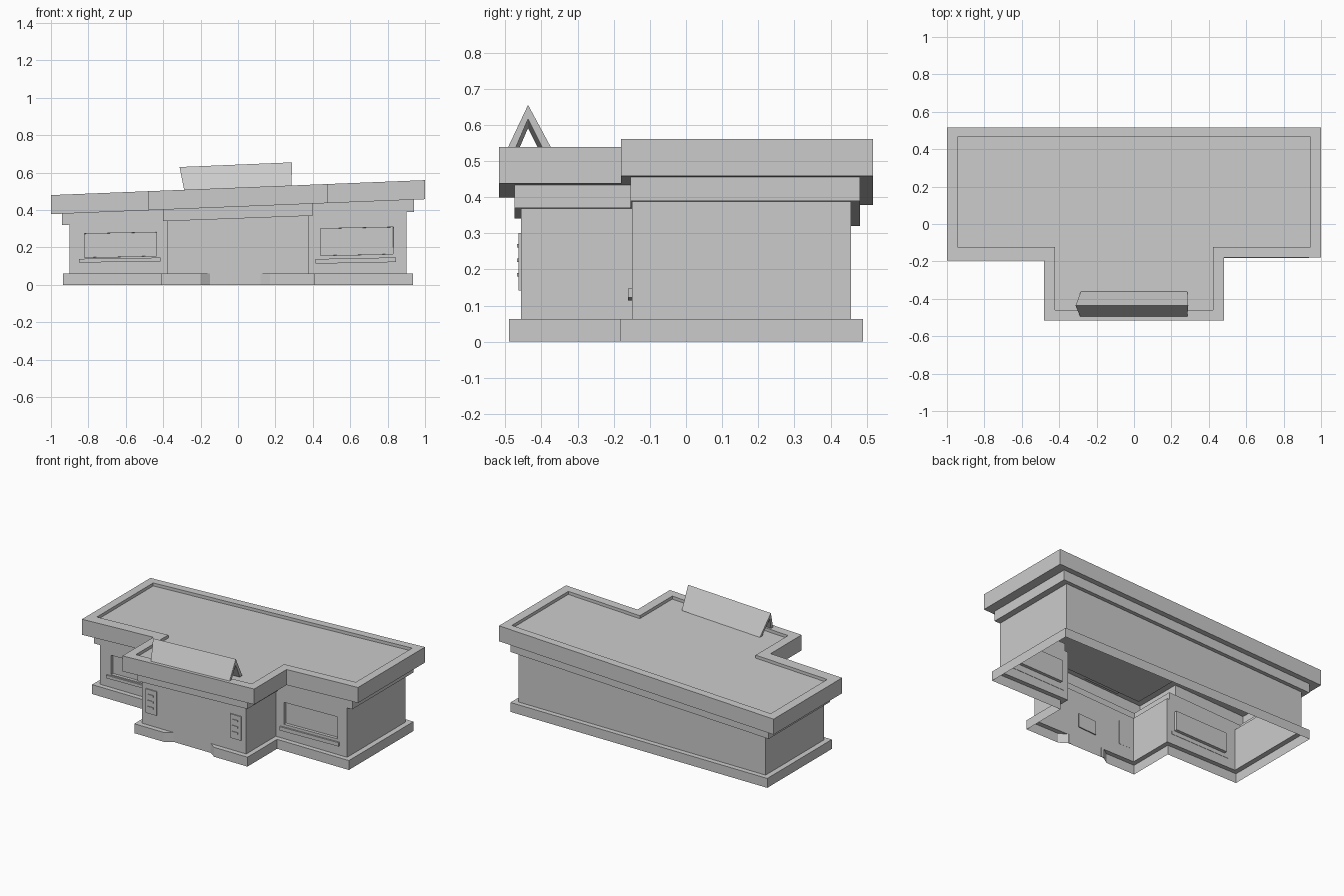
import bpy
import bmesh

if "Cube" in bpy.data.objects:
    bpy.data.objects.remove(bpy.data.objects["Cube"])

grey = bpy.data.materials.new("plain grey")
grey.use_nodes = True
grey.diffuse_color = (0.6, 0.6, 0.6, 1)
grey.node_tree.nodes["Principled BSDF"].inputs["Base Color"].default_value = (0.6, 0.6, 0.6, 1)


def finish(bm, name):
    mesh = bpy.data.meshes.new(name)
    bm.to_mesh(mesh)
    bm.free()
    mesh.materials.append(grey)
    obj = bpy.data.objects.new(name, mesh)
    bpy.context.collection.objects.link(obj)
    return obj


def t_outline(wing, back, front, porch, porch_front, left_shift=0.0):
    """T-shaped plan, counter-clockwise from the porch's front corner."""
    return [(porch, porch_front), (porch, front), (wing, front), (wing, back),
            (-wing, back), (-wing, front - left_shift),
            (-porch, front - left_shift), (-porch, porch_front)]


def loft(name, levels, closed=True, cap=False):
    """Join rings of (outline, height, slope along x) from bottom to top."""
    bm = bmesh.new()
    rings = [[bm.verts.new((x, y, z + slope * x)) for x, y in line]
             for line, z, slope in levels]
    n = len(rings[0])
    for low, high in zip(rings, rings[1:]):
        for i in range(n if closed else n - 1):
            j = (i + 1) % n
            bm.faces.new((low[i], low[j], high[j], high[i]))
    if cap:
        bm.faces.new(rings[-1])
    bmesh.ops.remove_doubles(bm, verts=bm.verts, dist=0.0001)
    return finish(bm, name)


def box(name, x0, x1, y0, y1, z0, z1, shear=0.0):
    bm = bmesh.new()
    bmesh.ops.create_cube(bm, size=1)
    for v in bm.verts:
        x = x0 if v.co.x < 0 else x1
        v.co = (x, y0 if v.co.y < 0 else y1, (z0 if v.co.z < 0 else z1) + shear * x)
    return finish(bm, name)


SLOPE = 0.04
wall_top = lambda x: 0.37 + SLOPE * x
wall_line = t_outline(0.9, 0.457, -0.15, 0.38, -0.457)


def wall(name, p, q, openings=(), steps=()):
    """Sheet wall from p to q; openings are (x start, x end, z low, z high, shear)."""
    bm = bmesh.new()

    def panel(xa, xb, low, high):
        def at(x):
            t = (x - p[0]) / (q[0] - p[0])
            return p[1] + t * (q[1] - p[1])
        return bm.faces.new([bm.verts.new((x, at(x), f(x)))
                             for x, f in ((xa, low), (xb, low), (xb, high), (xa, high))])

    ground = lambda x: 0.06
    if p[0] == q[0]:
        bm.faces.new([bm.verts.new((p[0], y, z)) for y, z in
                      ((p[1], 0.06), (q[1], 0.06), (q[1], wall_top(p[0])), (p[1], wall_top(p[0])))])
    else:
        x = p[0]
        for xa, xb, z0, z1, shear in openings:
            low = lambda v, z=z0, s=shear: z + (s * v if z else 0)
            high = lambda v, z=z1, s=shear: z + s * v
            panel(x, xa, ground, wall_top)
            if z0:
                panel(xa, xb, ground, low)
            pane = panel(xa, xb, low, high)
            panel(xa, xb, high, wall_top)
            for thickness, depth in steps:
                bmesh.ops.inset_individual(bm, faces=[pane], thickness=thickness, depth=depth)
            x = xb
        panel(x, q[0], ground, wall_top)
    bmesh.ops.remove_doubles(bm, verts=bm.verts, dist=0.0001)
    return finish(bm, name)


# Plinth, open at the entrance with slanted ends
outer = [(0.12, -0.457), (0.17, -0.49)]
outer += t_outline(0.935, 0.49, -0.182, 0.412, -0.49)
outer += [(-0.2, -0.49), (-0.15, -0.457)]
inner = [(0.12, -0.457), (0.17, -0.457)] + wall_line + [(-0.2, -0.457), (-0.15, -0.457)]
loft("plinth", [(outer, 0, 0), (outer, 0.062, 0), (inner, 0.062, 0)], closed=False)

# Walls with framed, recessed windows and a door
framed = [(0.0005, 0.005), (0.014, 0), (0.0005, -0.02)]
slim = [(0.0005, -0.006)]
w = wall_line
wall("right_porch_wall", w[0], w[1])
wall("right_front_wall", w[1], w[2], [(0.43, 0.84, 0.138, 0.302, 0.02)], framed)
wall("right_side_wall", w[2], w[3])
wall("back_wall", w[3], w[4], [(0.83, 0.43, 0.13, 0.295, 0.02), (0.235, -0.245, 0.105, 0.3, 0.02),
                               (-0.435, -0.825, 0.13, 0.29, 0.02)], slim)
wall("left_side_wall", w[4], w[5])
wall("left_front_wall", w[5], w[6], [(-0.83, -0.425, 0.153, 0.3, 0.02)], framed)
wall("left_porch_wall", w[6], w[7])
wall("entrance_wall", w[7], w[0], [(-0.13, 0.1, 0, 0.28, 0.08)], [(0.0005, -0.012)])
box("door_window", -0.08, 0.05, -0.449, -0.443, 0.13, 0.22, 0.05)

# Entrance jambs between the door and the plinth ends
for x0, x1, side in ((-0.15, -0.13, "left"), (0.1, 0.12, "right")):
    box(side + "_door_foot", x0, x1, -0.457, -0.452, 0, 0.062)

# Window sills
box("left_sill", -0.85, -0.415, -0.16, -0.148, 0.132, 0.152, 0.015)
box("right_sill", 0.415, 0.845, -0.16, -0.148, 0.105, 0.13, 0.02)

# Notice boards with slats either side of the entrance
for x0, side in ((-0.35, "left"), (0.265, "right")):
    box(side + "_notice_board", x0, x0 + 0.08, -0.464, -0.456, 0.142, 0.3)
    for i in range(3):
        z = 0.18 + 0.04 * i
        box(f"{side}_notice_slat_{i + 1}", x0 + 0.015, x0 + 0.06, -0.468, -0.463, z, z + 0.01)

# Cornice band under the roof
band = t_outline(0.94, 0.482, -0.153, 0.4, -0.474)
loft("cornice_band", [(wall_line, 0.355, 0.037), (band, 0.355, 0.037), (band, 0.42, SLOPE)])

# Sloping roof with a fascia and a sunken top
eave = t_outline(1.0, 0.517, -0.18, 0.48, -0.517, 0.015)
rim = t_outline(0.943, 0.465, -0.122, 0.422, -0.46)
loft("roof", [(band, 0.418, SLOPE), (eave, 0.418, SLOPE), (eave, 0.52, SLOPE),
              (rim, 0.52, SLOPE), (rim, 0.5, SLOPE)], cap=True)

# Folded sign board standing on the roof
bm = bmesh.new()
profile = [(-0.497, 0.0), (-0.437, 0.127), (-0.362, -0.012),
           (-0.387, -0.012), (-0.437, 0.088), (-0.475, 0.0)]
ends = [[bm.verts.new((x - lean * z, y, base + z)) for y, z in profile]
        for x, base, lean in ((-0.287, 0.503, 0.2), (0.285, 0.528, -0.04))]
for i in range(6):
    j = (i + 1) % 6
    bm.faces.new((ends[0][i], ends[0][j], ends[1][j], ends[1][i]))
for end in ends:
    for k in ((0, 1, 4, 5), (1, 2, 3, 4)):
        bm.faces.new([end[i] for i in k])
bmesh.ops.recalc_face_normals(bm, faces=bm.faces)
finish(bm, "roof_sign")
